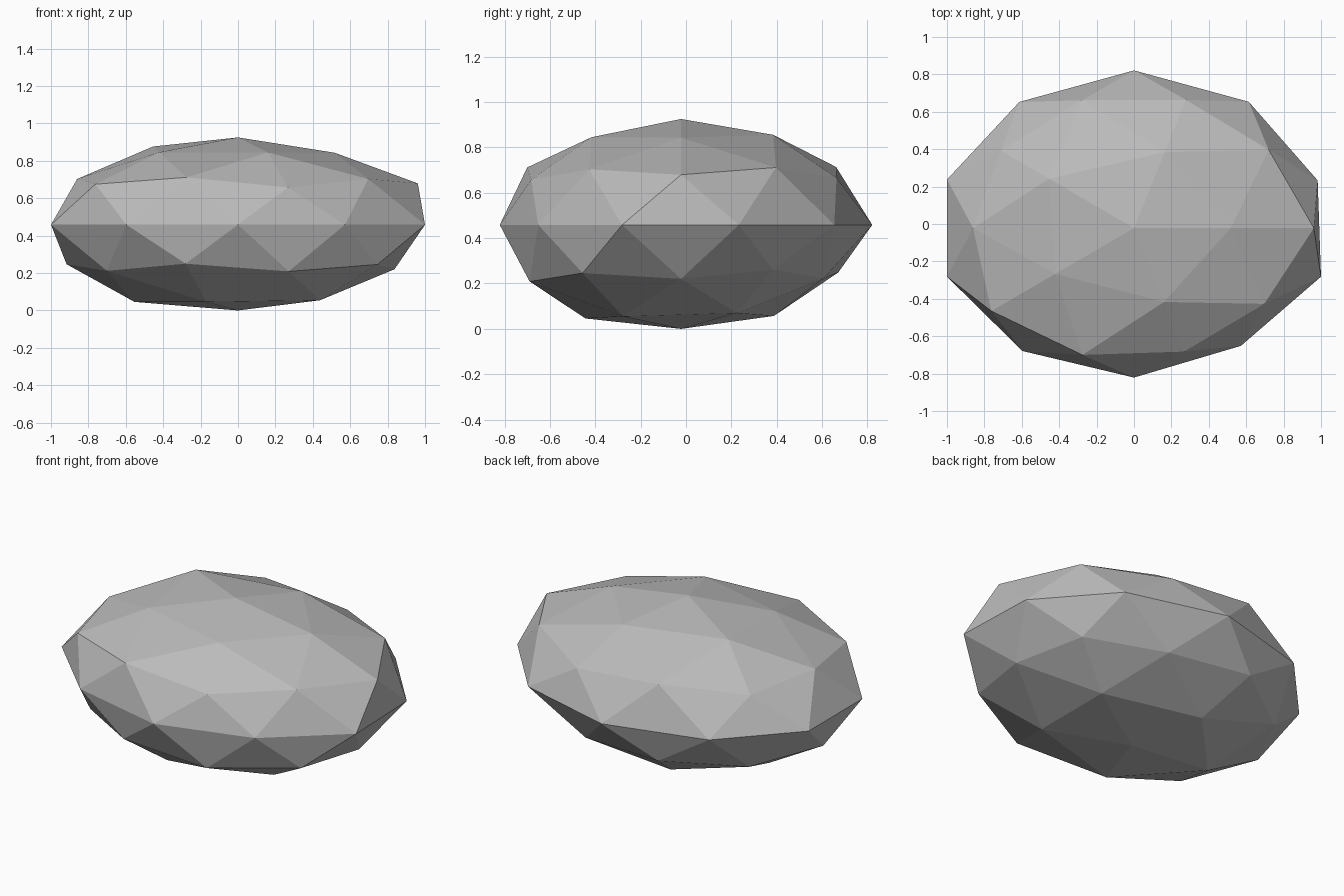
import bpy, bmesh, math

if "Cube" in bpy.data.objects:
    bpy.data.objects.remove(bpy.data.objects["Cube"])

SCALE = (1.25, 1.0, 0.575)      # flattened ellipsoid proportions
CENTRE = (0.0, -0.022, 0.458)

# Radius of each bump, by ring: (unit height, first angle, angle step, radii)
RINGS = [
    (1.0, 0, 360, [0.812]),
    (0.851, 0, 72, [0.787, 0.812, 0.855, 0.792, 0.790]),
    (0.526, 36, 72, [0.837, 0.845, 0.809, 0.838, 0.810]),
    (0.447, 0, 72, [0.860, 0.806, 0.787, 0.843, 0.776]),
    (0.0, 18, 36, [0.826, 0.835, 0.843, 0.834, 0.841,
                   0.841, 0.812, 0.799, 0.778, 0.841]),
    (-0.447, 36, 72, [0.770, 0.815, 0.820, 0.810, 0.825]),
    (-0.526, 0, 72, [0.787, 0.778, 0.810, 0.815, 0.825]),
    (-0.851, 36, 72, [0.795, 0.820, 0.843, 0.843, 0.825]),
    (-1.0, 0, 360, [0.797]),
]


def bump_radius(co):
    """Radius for a direction on the unit sphere."""
    _, first, step, radii = min(RINGS, key=lambda r: abs(r[0] - co.z))
    angle = math.degrees(math.atan2(co.y, co.x))
    return radii[round((angle - first) / step) % len(radii)]


# Faceted boulder: icosphere with uneven radius, squashed into an ellipsoid
bm = bmesh.new()
bmesh.ops.create_icosphere(bm, subdivisions=2, radius=1.0)
for v in bm.verts:
    d = v.co.normalized()
    r = bump_radius(d)
    v.co = [c + r * s * a for c, s, a in zip(CENTRE, SCALE, d)]

mesh = bpy.data.meshes.new("boulder")
bm.to_mesh(mesh)
bm.free()
boulder = bpy.data.objects.new("boulder", mesh)
bpy.context.collection.objects.link(boulder)

# Plain stone colour
stone = bpy.data.materials.new("stone_grey")
stone.diffuse_color = (0.5, 0.5, 0.5, 1.0)
stone.use_nodes = True
stone.node_tree.nodes["Principled BSDF"].inputs["Base Color"].default_value = stone.diffuse_color
mesh.materials.append(stone)
